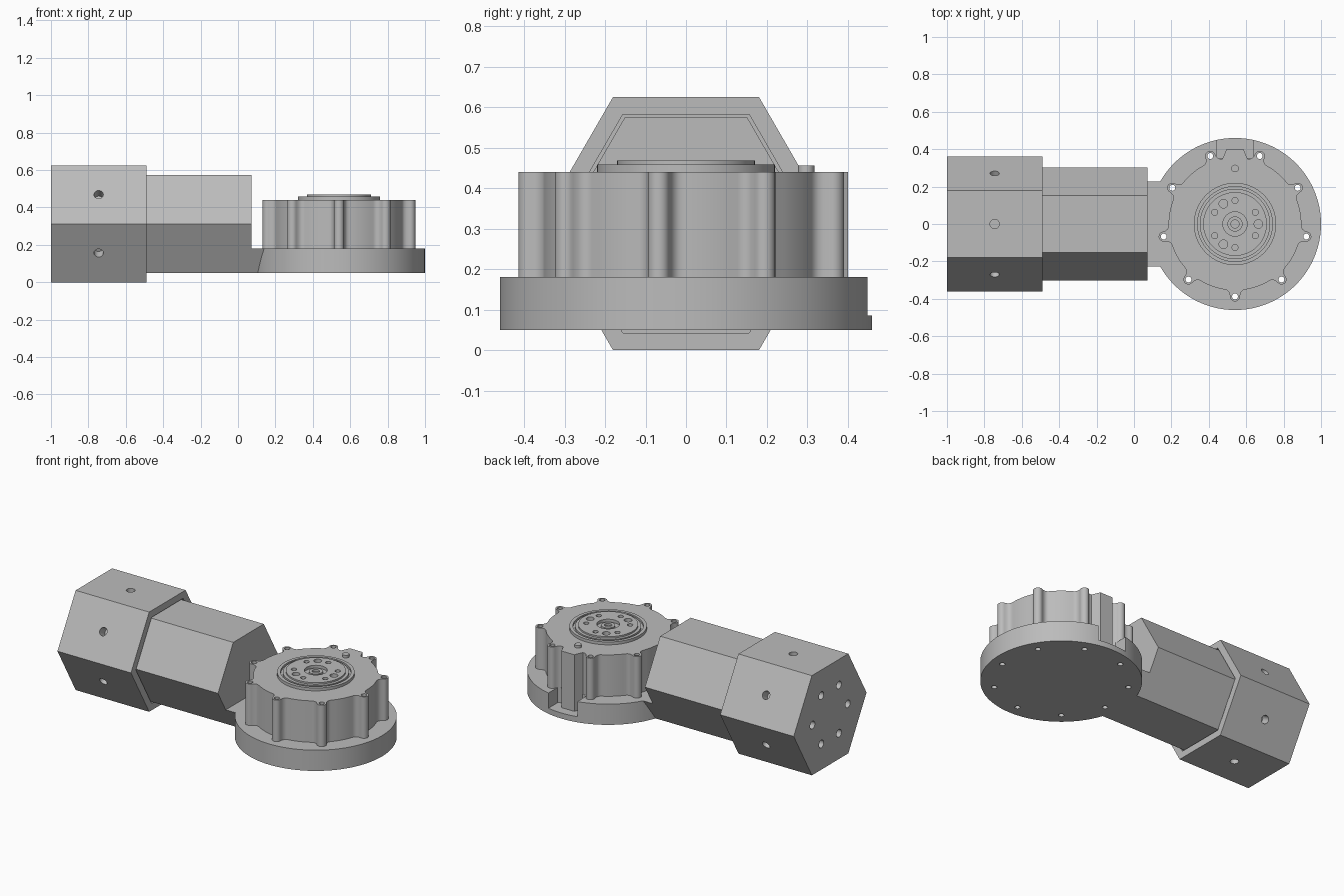
import bpy, bmesh
from math import sin, cos, pi, radians, sqrt
from mathutils import Matrix, Vector

old = bpy.data.objects.get("Cube")
if old:
    bpy.data.objects.remove(old)

grey = bpy.data.materials.new("machined_grey")
grey.use_nodes = True
grey.diffuse_color = (0.5, 0.5, 0.5, 1)
grey.node_tree.nodes["Principled BSDF"].inputs["Base Color"].default_value = (0.5, 0.5, 0.5, 1)

CX = 0.54          # centre of the round gearbox
AXIS_Z = 0.3125    # axis height of the motor
LOBES = [radians(270 + 40 * i) for i in range(9)]


def finish(name, bm):
    bmesh.ops.recalc_face_normals(bm, faces=bm.faces)
    mesh = bpy.data.meshes.new(name)
    bm.to_mesh(mesh)
    bm.free()
    mesh.materials.append(grey)
    obj = bpy.data.objects.new(name, mesh)
    bpy.context.collection.objects.link(obj)
    return obj


def prism(name, points, direction):
    """Extrude a closed outline of 3D points."""
    bm = bmesh.new()
    face = bm.faces.new([bm.verts.new(p) for p in points])
    ext = bmesh.ops.extrude_face_region(bm, geom=[face])
    moved = [v for v in ext["geom"] if isinstance(v, bmesh.types.BMVert)]
    bmesh.ops.translate(bm, verts=moved, vec=direction)
    return finish(name, bm)


def hexagon(name, apothem, x0, x1):
    r = apothem * 2 / sqrt(3)
    pts = [(x0, r * cos(k * pi / 3), AXIS_Z + r * sin(k * pi / 3)) for k in range(6)]
    return prism(name, pts, (x1 - x0, 0, 0))


def rods(name, items, segments=20):
    """Many cylinders in one mesh: (centre, axis, radius, length)."""
    bm = bmesh.new()
    for centre, axis, radius, length in items:
        turn = Vector(axis).to_track_quat("Z", "Y").to_matrix().to_4x4()
        bmesh.ops.create_cone(bm, cap_ends=True, segments=segments, radius1=radius,
                              radius2=radius, depth=length,
                              matrix=Matrix.Translation(centre) @ turn)
    return finish(name, bm)


def combine(obj, tools, operation="DIFFERENCE"):
    """Apply booleans and remove the helper objects."""
    bpy.context.view_layer.objects.active = obj
    for tool in tools:
        tool.hide_render = True
        mod = obj.modifiers.new("cut", "BOOLEAN")
        mod.operation = operation
        mod.solver = "EXACT"
        mod.object = tool
        bpy.ops.object.modifier_apply(modifier=mod.name)
        bpy.data.objects.remove(tool)


def smooth(obj):
    bpy.ops.object.select_all(action="DESELECT")
    obj.select_set(True)
    bpy.context.view_layer.objects.active = obj
    bpy.ops.object.shade_smooth_by_angle(angle=radians(30))


def polar(r, a, z):
    return (CX + r * cos(a), r * sin(a), z)


def lobe_holes():
    return rods("lobe_hole_cutter", [(polar(0.387, a, 0.25), (0, 0, 1), 0.016, 0.6) for a in LOBES])


# Hexagonal motor cap with a pocket, side screw holes and end screw holes
cap = hexagon("motor_cap", 0.3125, -1, -0.49)
pocket = hexagon("pocket_cutter", 0.27, -0.55, -0.4)
screws = []
for k in range(6):
    a = radians(30 + 60 * k)
    side = Vector((0, cos(a), sin(a)))
    screws.append((Vector((-0.745, 0, AXIS_Z)) + side * 0.3125, side, 0.025, 0.12))
    b = radians(60 * k)
    screws.append((Vector((-1, 0.175 * cos(b), AXIS_Z + 0.175 * sin(b))), (1, 0, 0), 0.024, 0.12))
combine(cap, [pocket, rods("screw_cutter", screws)])
smooth(cap)

# Slimmer hexagonal motor body
hexagon("motor_body", 0.262, -0.55, 0.073)

# Round base with the neck, rear notch and screw holes
base = rods("round_base", [((CX, 0, 0.115), (0, 0, 1), 0.46, 0.13)], 96)
neck = prism("neck", [(0.06, -0.151, 0.05), (0.06, 0.151, 0.05),
                      (0.06, 0.226, 0.18), (0.06, -0.226, 0.18)], (0.3, 0, 0))
combine(base, [neck], "UNION")
notch = prism("notch_cutter", [(CX - 0.1, 0.35, 0.085), (CX + 0.1, 0.35, 0.085),
                               (CX + 0.1, 0.6, 0.085), (CX - 0.1, 0.6, 0.085)], (0, 0, 0.3))
combine(base, [notch, lobe_holes()])
smooth(base)

# Gear housing: round wall, nine filleted screw lobes and a rear block
R = 0.355
outline = []
for i, a in enumerate(LOBES):
    half = radians(9)
    edge = R * sin(half)
    local = []
    for k in range(5):
        t = k / 4 * pi / 2
        local.append((R * cos(half) + 0.036 * (1 - cos(t)), -edge + (edge - 0.027) * sin(t)))
    for k in range(1, 12):
        t = -pi / 2 + k * pi / 12
        local.append((0.387 + 0.027 * cos(t), 0.027 * sin(t)))
    local += [(u, -v) for u, v in reversed(local[:5])]
    outline += [(CX + u * cos(a) - v * sin(a), u * sin(a) + v * cos(a), 0.08) for u, v in local]
    if i == 4:
        outline += [(CX + x, y, 0.08) for x, y in ((0.062, 0.36), (0.045, 0.4), (-0.045, 0.4), (-0.062, 0.36))]
    else:
        outline += [polar(R, a + half + radians(22) * k / 7, 0.08) for k in range(1, 7)]
housing = prism("gear_housing", outline, (0, 0, 0.36))
combine(housing, [lobe_holes()])
smooth(housing)

# Locating pin on the housing
smooth(rods("locating_pin", [((CX, 0.297, 0.44), (0, 0, 1), 0.02, 0.032)], 24))

# Output flange: turned profile with grooves, then a ring of holes
profile = [(0, 0.45), (0.022, 0.45), (0.022, 0.462), (0.04, 0.462), (0.04, 0.45),
           (0.065, 0.45), (0.065, 0.468), (0.17, 0.468), (0.17, 0.458), (0.188, 0.458),
           (0.188, 0.445), (0.2, 0.445), (0.2, 0.458), (0.22, 0.458), (0.22, 0.43), (0, 0.43)]
bm = bmesh.new()
ring = [bm.verts.new((CX + r, 0, z)) for r, z in profile]
edges = [bm.edges.new(pair) for pair in zip(ring, ring[1:])]
bmesh.ops.spin(bm, geom=ring + edges, cent=(CX, 0, 0), axis=(0, 0, 1), angle=2 * pi, steps=64)
bmesh.ops.remove_doubles(bm, verts=bm.verts, dist=0.0001)
flange = finish("output_flange", bm)
small = [(polar(0.125, radians(30 + 60 * k), 0.5), (0, 0, 1), 0.016, 0.11) for k in range(6)]
large = [(polar(0.125, radians(120 * k), 0.5), (0, 0, 1), 0.023, 0.11) for k in range(3)]
combine(flange, [rods("flange_hole_cutter", small + large)])
smooth(flange)
